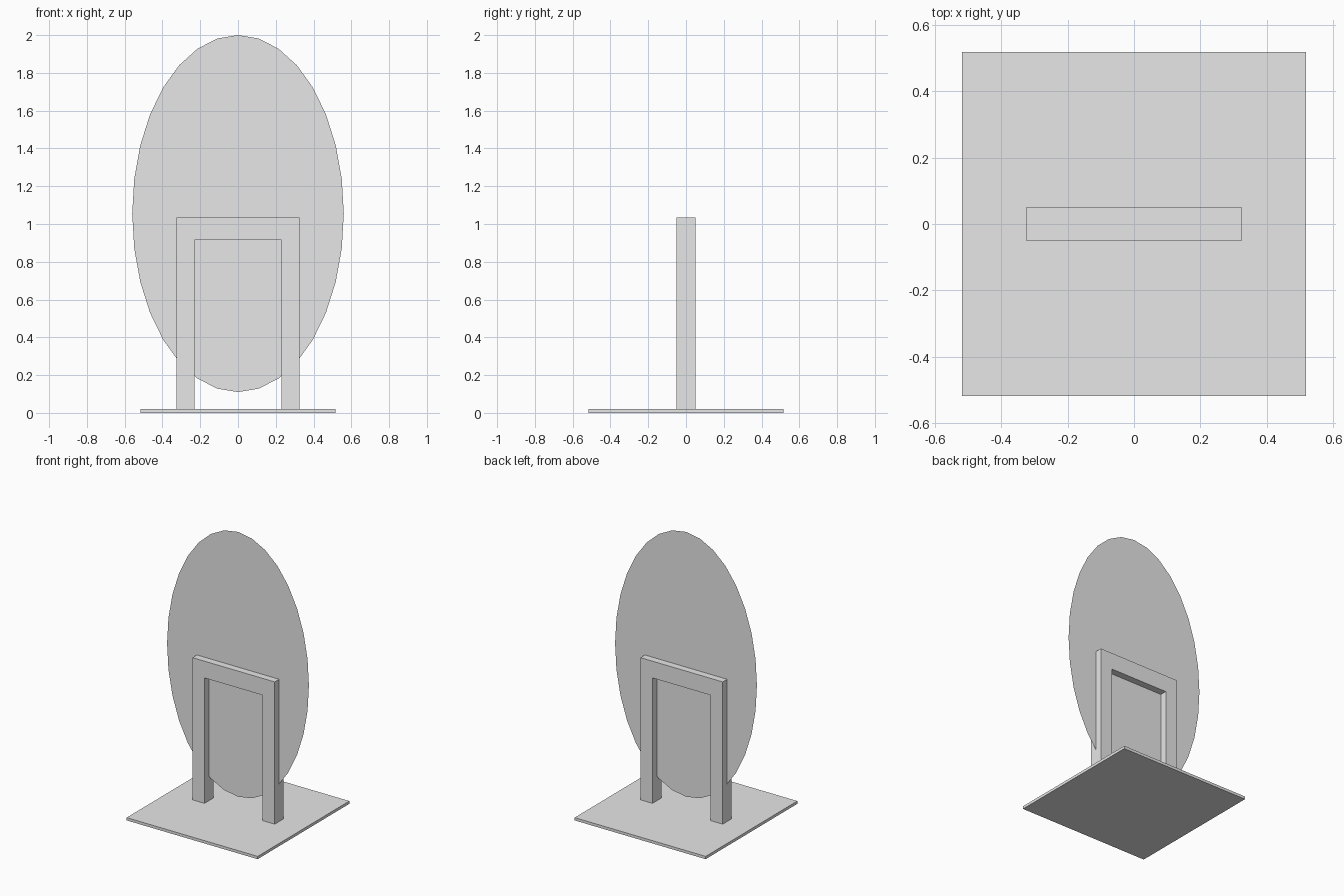
import bpy, bmesh, math
from mathutils import Vector

if "Cube" in bpy.data.objects:
    bpy.data.objects.remove(bpy.data.objects["Cube"])

grey = bpy.data.materials.new("light grey")
grey.diffuse_color = (0.8, 0.8, 0.8, 1)
grey.use_nodes = True
grey.node_tree.nodes["Principled BSDF"].inputs["Base Color"].default_value = grey.diffuse_color


def finish(name, bm):
    """Turn a bmesh into a named, coloured object."""
    bmesh.ops.recalc_face_normals(bm, faces=bm.faces[:])
    mesh = bpy.data.meshes.new(name)
    bm.to_mesh(mesh)
    bm.free()
    mesh.materials.append(grey)
    obj = bpy.data.objects.new(name, mesh)
    bpy.context.collection.objects.link(obj)
    return obj


def extrude(bm, faces, offset):
    """Pull flat faces into a closed solid."""
    new = bmesh.ops.extrude_face_region(bm, geom=faces, use_keep_orig=True)["geom"]
    bmesh.ops.translate(bm, vec=offset, verts=[v for v in new if isinstance(v, bmesh.types.BMVert)])


# Cracked floor slab: the square is split into the cells around these centres
HALF, THICK = 0.517, 0.02
centres = [Vector((x, y, 0)) for x, y in (
    (-.41, .36), (-.31, .48), (-.17, .46), (-.18, .28), (-.02, .33), (.08, .43), (.30, .49), (.43, .52),
    (.38, .42), (.10, .24), (.38, .33), (.42, .14), (.23, .08), (.04, .12), (-.15, .13), (-.29, .05),
    (-.43, .10), (-.39, -.12), (-.48, -.26), (-.46, -.43), (-.30, -.25), (-.25, -.42), (-.09, -.25),
    (-.06, -.44), (.12, -.43), (.34, -.40), (.48, -.46), (.42, -.25), (.42, -.12), (.16, -.26),
    (.10, -.08), (-.07, -.08))]

floor = bmesh.new()
for c in centres:
    cell = bmesh.new()
    cell.faces.new([cell.verts.new((x * HALF, y * HALF, 0)) for x, y in ((-1, -1), (1, -1), (1, 1), (-1, 1))])
    for other in centres:
        if other is not c:
            bmesh.ops.bisect_plane(cell, geom=cell.verts[:] + cell.edges[:] + cell.faces[:], dist=1e-6,
                                   plane_co=(c + other) / 2, plane_no=other - c, clear_outer=True)
    tile = [floor.faces.new([floor.verts.new(v.co) for v in f.verts]) for f in cell.faces]
    cell.free()
    extrude(floor, tile, (0, 0, THICK))
finish("cracked_floor", floor)

# Door frame: one arch outline pulled through its depth
OUT, INN, TOP, LINTEL, DEPTH = 0.325, 0.23, 1.035, 0.915, 0.1
outline = [(-OUT, THICK), (-OUT, TOP), (OUT, TOP), (OUT, THICK),
           (INN, THICK), (INN, LINTEL), (-INN, LINTEL), (-INN, THICK)]
frame = bmesh.new()
arch = frame.faces.new([frame.verts.new((x, -DEPTH / 2, z)) for x, z in outline])
extrude(frame, [arch], (0, DEPTH, 0))
finish("door_frame", frame)

# Portal: paper-thin upright oval through the middle of the frame
portal = bmesh.new()
SIDES = 32
portal.faces.new([portal.verts.new((0.56 * math.sin(a), 0, 1.055 + 0.945 * math.cos(a)))
                  for a in (2 * math.pi * i / SIDES for i in range(SIDES))])
finish("portal_oval", portal)
